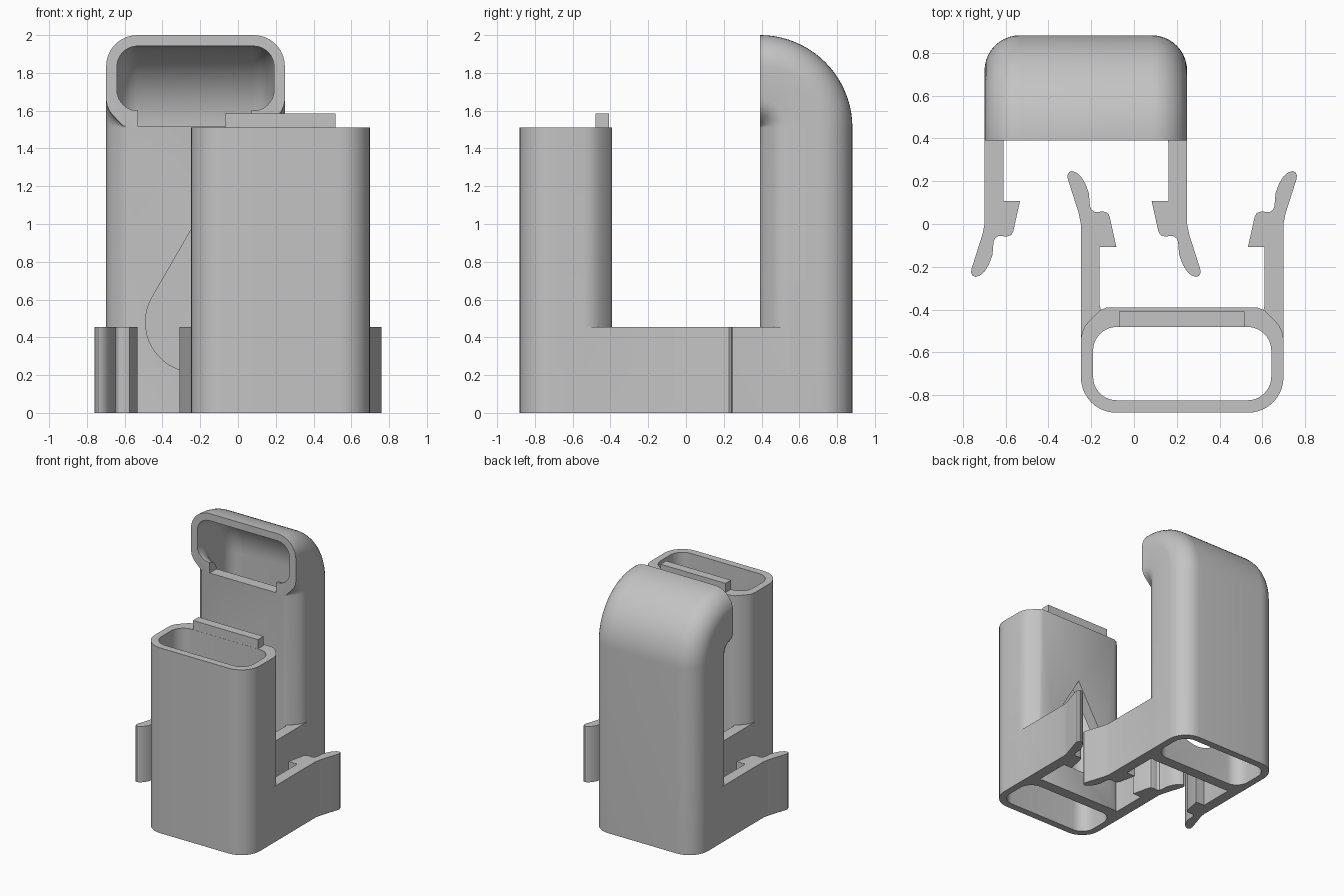
import bpy, bmesh
from math import sin, cos, pi, radians
from mathutils import Matrix

if "Cube" in bpy.data.objects:
    bpy.data.objects.remove(bpy.data.objects["Cube"])

CX, FACE = 0.225, -0.391      # tube centre in x, inner face in y
HALF, DEPTH = 0.473, 0.49     # tube half width and depth
TOP, ARM_TOP = 1.51, 0.455

grey = bpy.data.materials.new("plain_grey")
grey.use_nodes = True
grey.diffuse_color = (0.55, 0.55, 0.55, 1)
grey.node_tree.nodes["Principled BSDF"].inputs["Base Color"].default_value = grey.diffuse_color


def loft(name, rings):
    """Closed solid through a list of matching rings."""
    bm = bmesh.new()
    loops = [[bm.verts.new(p) for p in ring] for ring in rings]
    n = len(loops[0])
    for a, b in zip(loops, loops[1:]):
        for i in range(n):
            j = (i + 1) % n
            bm.faces.new((a[i], a[j], b[j], b[i]))
    bm.faces.new(loops[0][::-1])
    bm.faces.new(loops[-1])
    bmesh.ops.remove_doubles(bm, verts=bm.verts[:], dist=1e-5)
    bmesh.ops.recalc_face_normals(bm, faces=bm.faces[:])
    mesh = bpy.data.meshes.new(name)
    bm.to_mesh(mesh)
    bm.free()
    mesh.materials.append(grey)
    ob = bpy.data.objects.new(name, mesh)
    bpy.context.scene.collection.objects.link(ob)
    return ob


def box(name, x0, x1, y0, y1, z0, z1):
    base = [(x0, y0), (x1, y0), (x1, y1), (x0, y1)]
    return loft(name, [[(x, y, z) for x, y in base] for z in (z0, z1)])


def combine(target, tool, operation):
    bpy.context.view_layer.objects.active = target
    mod = target.modifiers.new("join", 'BOOLEAN')
    mod.operation, mod.solver, mod.object = operation, 'EXACT', tool
    bpy.ops.object.modifier_apply(modifier=mod.name)
    bpy.data.objects.remove(tool)


def arc(cx, cy, r, start, end, steps=10):
    return [(cx + r * cos(radians(start + (end - start) * i / steps)),
             cy + r * sin(radians(start + (end - start) * i / steps))) for i in range(steps + 1)]


def mirrored(half):
    return half + [(-u, v) for u, v in reversed(half)]


# Cross-sections: u across, v outward from the inner face
outer = mirrored([(0.355, 0), (0.385, 0.012), (0.44, 0.068), (0.455, 0.088), (0.467, 0.114), (HALF, 0.145)]
                 + arc(HALF - 0.165, DEPTH - 0.165, 0.165, 0, 90))
IN_HALF, IN_NEAR, IN_FAR, IN_R = 0.416, 0.09, 0.432, 0.11
inner = mirrored(arc(IN_HALF - IN_R, IN_NEAR + IN_R, IN_R, -90, 0)
                 + arc(IN_HALF - IN_R, IN_FAR - IN_R, IN_R, 0, 90))


def level(profile, z):
    return [(CX + u, FACE - v, z) for u, v in profile]


def bend(profile, steps=20):
    """Quarter turn of the section about the top of the inner face."""
    return [[(CX + u, FACE - v * cos(a), TOP + v * sin(a)) for u, v in profile]
            for a in (pi / 2 * i / steps for i in range(steps + 1))]


# Snap arm outline, in plan
arm = [(-0.248, -0.56), (-0.248, 0), (-0.258, 0.05), (-0.309, 0.21), (-0.311, 0.228), (-0.303, 0.242),
       (-0.29, 0.247), (-0.27, 0.241), (-0.248, 0.222), (-0.228, 0.19), (-0.211, 0.145), (-0.206, 0.085),
       (-0.199, 0.066), (-0.183, 0.056), (-0.142, 0.058), (-0.124, 0.052), (-0.114, 0.035),
       (-0.082, -0.108), (-0.16, -0.108), (-0.16, -0.38), (-0.15, -0.42), (-0.215, -0.53)]


def holder(name, domed):
    # Hollow tube, straight or bent over at the top
    if domed:
        body = loft(name, [level(outer, 0)] + bend(outer))
        mouth = [(CX + u, FACE + 0.1, TOP + v) for u, v in inner]
        hollow = loft("hollow_cutter", [level(inner, -0.1)] + bend(inner) + [mouth])
    else:
        body = loft(name, [level(outer, 0), level(outer, TOP)])
        hollow = loft("hollow_cutter", [level(inner, -0.1), level(inner, TOP + 0.1)])
    combine(body, hollow, 'DIFFERENCE')

    # Teardrop hole in the inner wall
    drop = arc(CX, 0.48, 0.265, 150, 390, 32) + [(CX, 1.01)]
    combine(body, loft("hole_cutter", [[(x, y, z) for x, z in drop]
                                       for y in (FACE - 0.15, FACE + 0.05)]), 'DIFFERENCE')

    # Notch in the mouth, or the tab that fits it
    if domed:
        combine(body, box("notch_cutter", -0.07, 0.53, FACE - 0.1, FACE + 0.05, TOP + 0.006, TOP + 0.11),
                'DIFFERENCE')
    else:
        combine(body, box("tab", -0.07, 0.515, -0.48, -0.408, TOP - 0.05, 1.585), 'UNION')

    # Pair of snap arms
    for flip in (False, True):
        plan = [(2 * CX - x, y) if flip else (x, y) for x, y in arm]
        combine(body, loft("arm", [[(x, y, z) for x, y in plan] for z in (0, ARM_TOP)]), 'UNION')

    if domed:
        body.data.transform(Matrix.Rotation(pi, 4, 'Z'))
    bpy.ops.object.select_all(action='DESELECT')
    body.select_set(True)
    bpy.context.view_layer.objects.active = body
    bpy.ops.object.shade_smooth_by_angle(angle=radians(30))
    return body


holder("front_open_tube", False)
holder("back_domed_tube", True)
